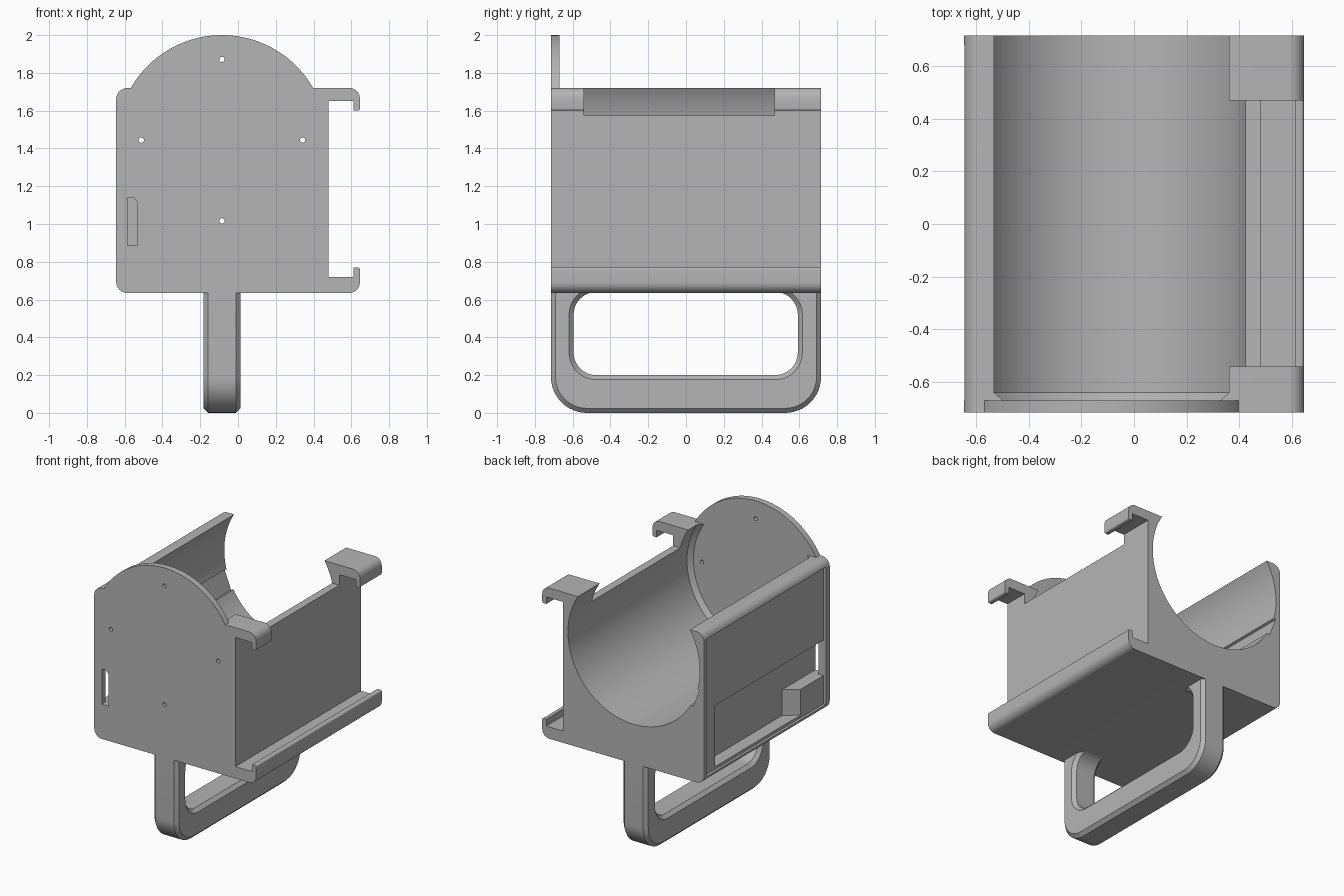
import bpy, bmesh, math
from mathutils import Vector

if "Cube" in bpy.data.objects:
    bpy.data.objects.remove(bpy.data.objects["Cube"])

CX, CZ = -0.085, 1.444          # axis of the round bore
grey = bpy.data.materials.new("plain grey")
grey.diffuse_color = (0.46, 0.46, 0.46, 1)
grey.use_nodes = True
grey.node_tree.nodes["Principled BSDF"].inputs["Base Color"].default_value = grey.diffuse_color


def finish(name, bm):
    bmesh.ops.recalc_face_normals(bm, faces=bm.faces)
    me = bpy.data.meshes.new(name)
    bm.to_mesh(me)
    bm.free()
    me.materials.append(grey)
    ob = bpy.data.objects.new(name, me)
    bpy.context.collection.objects.link(ob)
    return ob


def loft(name, rings):
    """Closed solid through matching rings of points."""
    bm = bmesh.new()
    loops = [[bm.verts.new(p) for p in r] for r in rings]
    n = len(loops[0])
    for a, b in zip(loops, loops[1:]):
        for i in range(n):
            bm.faces.new((a[i], a[(i + 1) % n], b[(i + 1) % n], b[i]))
    bm.faces.new(loops[0])
    bm.faces.new(loops[-1][::-1])
    return finish(name, bm)


def prism_y(name, pts, y0, y1):
    return loft(name, [[(x, y, z) for x, z in pts] for y in (y0, y1)])


def prism_x(name, pts, x0, x1):
    return loft(name, [[(x, y, z) for y, z in pts] for x in (x0, x1)])


def box(name, x0, x1, y0, y1, z0, z1):
    return prism_y(name, [(x0, z0), (x1, z0), (x1, z1), (x0, z1)], y0, y1)


def circle(r, n=96, cx=CX, cz=CZ):
    return [(cx + r * math.cos(2 * math.pi * i / n),
             cz + r * math.sin(2 * math.pi * i / n)) for i in range(n)]


def rounded(corners, steps=8):
    """Polygon from (u, v, radius) corners with rounded corners."""
    out, n = [], len(corners)
    for i, (u, v, r) in enumerate(corners):
        p = Vector((u, v))
        if r == 0:
            out.append((u, v))
            continue
        a = (Vector(corners[i - 1][:2]) - p).normalized()
        b = (Vector(corners[(i + 1) % n][:2]) - p).normalized()
        for k in range(steps + 1):
            t = k / steps * math.pi / 2
            q = p + a * r * (1 - math.sin(t)) + b * r * (1 - math.cos(t))
            out.append((q.x, q.y))
    return out


def activate(ob):
    bpy.ops.object.select_all(action='DESELECT')
    ob.select_set(True)
    bpy.context.view_layer.objects.active = ob


def boolean(ob, tool, op='DIFFERENCE'):
    activate(ob)
    m = ob.modifiers.new("bool", 'BOOLEAN')
    m.operation, m.solver, m.object = op, 'EXACT', tool
    bpy.ops.object.modifier_apply(modifier=m.name)
    bpy.data.objects.remove(tool)


def smooth(ob):
    activate(ob)
    bpy.ops.object.shade_smooth_by_angle(angle=math.radians(30))


# Housing: outline with side channel, lower rail and upper hooks
body = prism_y("housing", rounded([
    (-0.645, 0.635, 0.06), (0.645, 0.635, 0.055), (0.645, 0.77, 0.012),
    (0.612, 0.77, 0), (0.612, 0.72, 0), (0.48, 0.72, 0),
    (0.48, 1.65, 0), (0.612, 1.65, 0), (0.612, 1.60, 0),
    (0.645, 1.60, 0.012), (0.645, 1.72, 0.055), (-0.645, 1.72, 0.06)]),
    -0.715, 0.715)

# Round bore with a chamfered closed end
boolean(body, loft("bore", [[(x, y, z) for x, z in circle(r)] for y, r in
                            ((-0.67, 0.495), (-0.64, 0.525), (0.8, 0.525))]))
# Gap that leaves two hooks on the right wall
boolean(body, box("hook_gap", 0.15, 0.8, -0.54, 0.468, 1.575, 1.9))
# Shallow cover recess on the left, then the deeper pocket
boolean(body, box("recess", -0.8, -0.625, -0.67, 0.68, 0.68, 1.67))
boolean(body, box("pocket", -0.8, -0.53, -0.67, 0.56, 0.70, 1.14))
# Slanted slot along the whole length, upright slot in the front only
boolean(body, prism_y("slant_slot", [(-0.608, 1.304), (-0.571, 1.318),
                                     (-0.519, 1.183), (-0.556, 1.170)], -0.8, 0.8))
boolean(body, box("front_slot", -0.585, -0.532, -0.8, -0.6, 0.885, 1.138))
# Round front plate rising above the housing
boolean(body, prism_y("front_plate", circle(0.556, 128), -0.715, -0.67), 'UNION')
# Four screw holes
for dx, dz in ((0, 1), (0, -1), (1, 0), (-1, 0)):
    pts = circle(0.014, 16, CX + dx * 0.427, CZ + dz * 0.427)
    boolean(body, prism_y("screw_hole", pts, -0.8, -0.6))
smooth(body)

# Block in the side pocket, tapered toward the back
block = loft("pocket_block", [
    [(-0.52, -0.68, z), (-0.625, -0.68, z), (-0.625, -0.41, z), (-0.52, -0.33, z)]
    for z in (0.69, 0.885)])

# Loop handle under the housing with chamfered edges
handle = prism_x("handle", rounded([
    (-0.715, 0, 0.19), (0.715, 0, 0.19), (0.715, 0.70, 0), (-0.715, 0.70, 0)], 12),
    CX - 0.098, CX + 0.098)
boolean(handle, prism_x("handle_opening", rounded([
    (-0.595, 0.20, 0.12), (0.592, 0.20, 0.12),
    (0.592, 0.64, 0.12), (-0.595, 0.64, 0.12)], 12), -0.5, 0.5))
bev = handle.modifiers.new("chamfer", 'BEVEL')
bev.width, bev.segments = 0.024, 1
bev.limit_method, bev.angle_limit = 'ANGLE', math.radians(60)
activate(handle)
bpy.ops.object.modifier_apply(modifier=bev.name)
smooth(handle)
